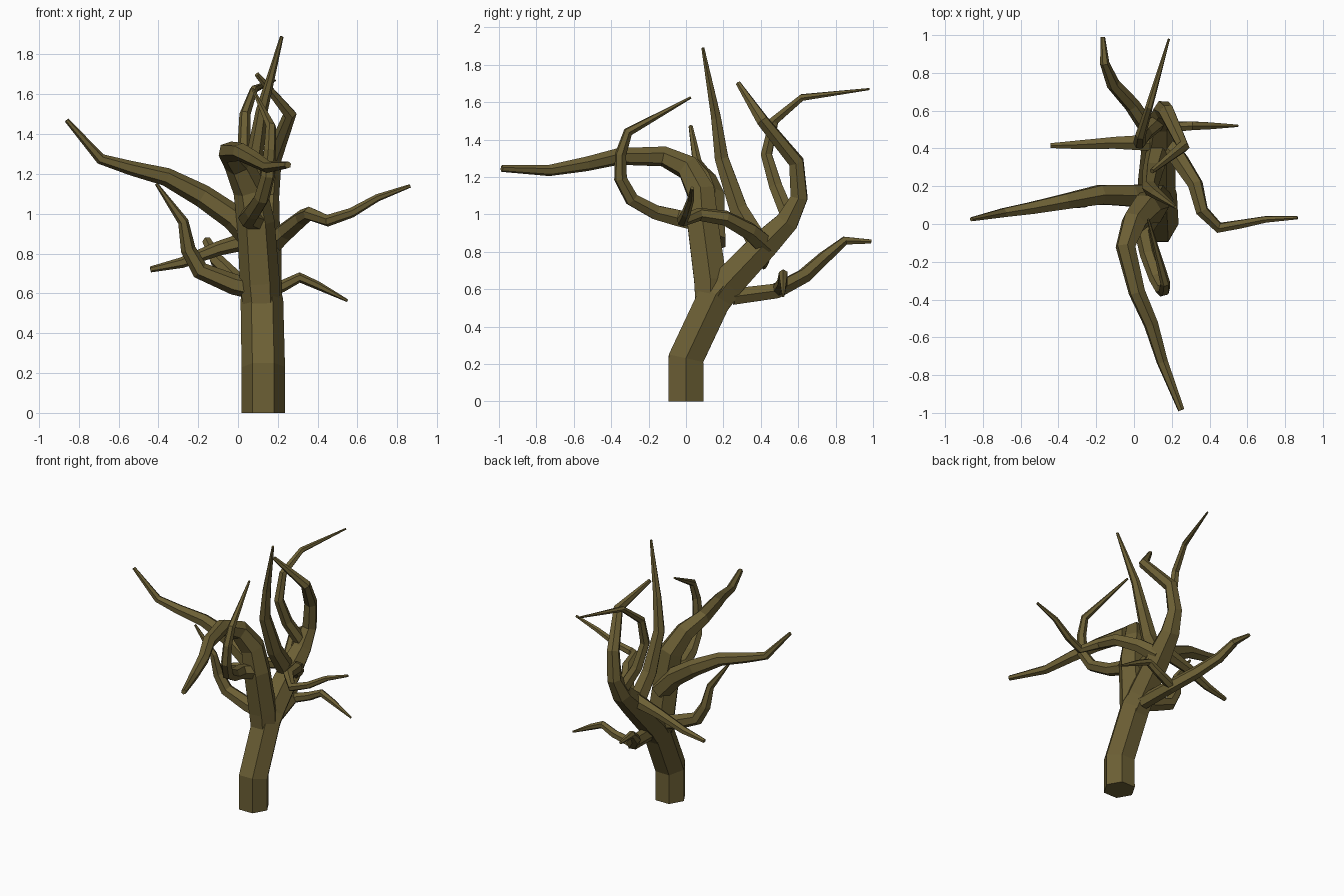
import bpy, bmesh, math
from mathutils import Vector

bark = bpy.data.materials.new("bark")
bark.diffuse_color = (0.15, 0.115, 0.035, 1)


def limb(name, points, radii, sides=6):
    """Tapered hexagonal tube swept along a path, flat shaded, capped at both ends."""
    pts = [Vector(p) for p in points]
    bm = bmesh.new()
    rings = []
    normal = Vector((1, 0, 0))
    prev = None
    for i, p in enumerate(pts):
        a = (p - pts[i - 1]).normalized() if i else (pts[1] - p).normalized()
        b = (pts[i + 1] - p).normalized() if i < len(pts) - 1 else a
        t = (a + b).normalized()
        if prev is None:
            if abs(t.x) > 0.9:
                normal = Vector((0, 0, 1))
        else:
            normal = prev.rotation_difference(t) @ normal
        normal = (normal - t * normal.dot(t)).normalized()
        side = t.cross(normal)
        prev = t
        ring = []
        for k in range(sides):
            ang = 2 * math.pi * k / sides
            ring.append(bm.verts.new(p + radii[i] * (math.cos(ang) * normal + math.sin(ang) * side)))
        rings.append(ring)
    for r0, r1 in zip(rings, rings[1:]):
        for k in range(sides):
            j = (k + 1) % sides
            bm.faces.new((r0[k], r0[j], r1[j], r1[k]))
    bm.faces.new(rings[0][::-1])
    bm.faces.new(rings[-1])
    bmesh.ops.recalc_face_normals(bm, faces=bm.faces)
    me = bpy.data.meshes.new(name)
    bm.to_mesh(me)
    bm.free()
    me.materials.append(bark)
    ob = bpy.data.objects.new(name, me)
    bpy.context.collection.objects.link(ob)


# Trunk: flat base ring kept level by the vertical first segment
limb("trunk",
     [(.127, 0, 0), (.127, 0, .23), (.12, .16, .57), (.12, .22, .64)],
     [.109, .109, .107, .09])

# Rear limb, rising from the fork and hooking forward at the top
limb("rear_limb",
     [(.12, .14, .52), (.12, .22, .63), (.13, .42, .84), (.14, .54, .96), (.155, .605, 1.09),
      (.175, .59, 1.28), (.26, .41, 1.5), (.095, .28, 1.7)],
     [.1, .1, .088, .07, .052, .045, .035, .014])

# Front limb, rising then reaching far forward
limb("front_limb",
     [(.12, .13, .5), (.11, .13, .65), (.09, .09, .95), (.06, .08, 1.12), (0, .01, 1.25),
      (-.045, -.12, 1.31), (.015, -.36, 1.31), (.09, -.53, 1.27), (.15, -.73, 1.235), (.25, -.985, 1.245)],
     [.09, .1, .095, .085, .07, .055, .046, .04, .031, .018])

# Branches on the left side
limb("upper_left_branch",
     [(.1, .15, .85), (-.02, .15, .98), (-.18, .155, 1.09), (-.36, .12, 1.185),
      (-.54, .085, 1.23), (-.69, .06, 1.275), (-.86, .025, 1.47)],
     [.07, .065, .058, .046, .036, .027, .012])
limb("lower_left_branch",
     [(.1, .15, .62), (-.02, .15, .645), (-.19, .14, .715), (-.25, .13, .82), (-.275, .11, .96), (-.41, .09, 1.15)],
     [.055, .052, .045, .038, .027, .008])
limb("rear_left_branch",
     [(.1, .43, .88), (-.1, .43, .825), (-.28, .42, .755), (-.44, .415, .72)],
     [.05, .036, .027, .015])

# Branches on the right side
limb("right_branch",
     [(.15, .43, .83), (.24, .34, .91), (.325, .21, .98), (.36, .07, 1.0),
      (.45, -.02, .965), (.57, 0, 1.005), (.7, .025, 1.08), (.865, .033, 1.14)],
     [.06, .05, .042, .036, .03, .025, .019, .009])

# Low branch to the back, with its offshoot
limb("low_back_branch",
     [(.13, .25, .56), (.09, .48, .59), (-.01, .63, .67), (-.11, .74, .77), (-.155, .85, .86), (-.165, .99, .855)],
     [.05, .046, .042, .036, .025, .012])
limb("low_back_offshoot",
     [(.08, .49, .59), (.22, .515, .635), (.31, .52, .68), (.4, .52, .64), (.55, .52, .563)],
     [.035, .03, .026, .021, .007])

# Upright branches in the crown
limb("crown_back_branch",
     [(.14, .55, .98), (.06, .48, 1.15), (.03, .43, 1.32), (.035, .47, 1.5), (.08, .62, 1.625), (.185, .98, 1.67)],
     [.045, .04, .034, .028, .02, .006])
limb("crown_top_branch",
     [(.13, .39, .84), (.1, .28, 1.03), (.085, .19, 1.3), (.12, .16, 1.52), (.22, .09, 1.89)],
     [.065, .055, .042, .03, .009])

# Branch curling up and back under the front limb
limb("curled_front_branch",
     [(.1, .06, .96), (.05, -.04, .98), (.075, -.16, 1.01), (.12, -.29, 1.08),
      (.15, -.35, 1.19), (.16, -.35, 1.32), (.165, -.31, 1.44), (.075, .025, 1.625)],
     [.055, .05, .044, .04, .036, .031, .026, .007])
